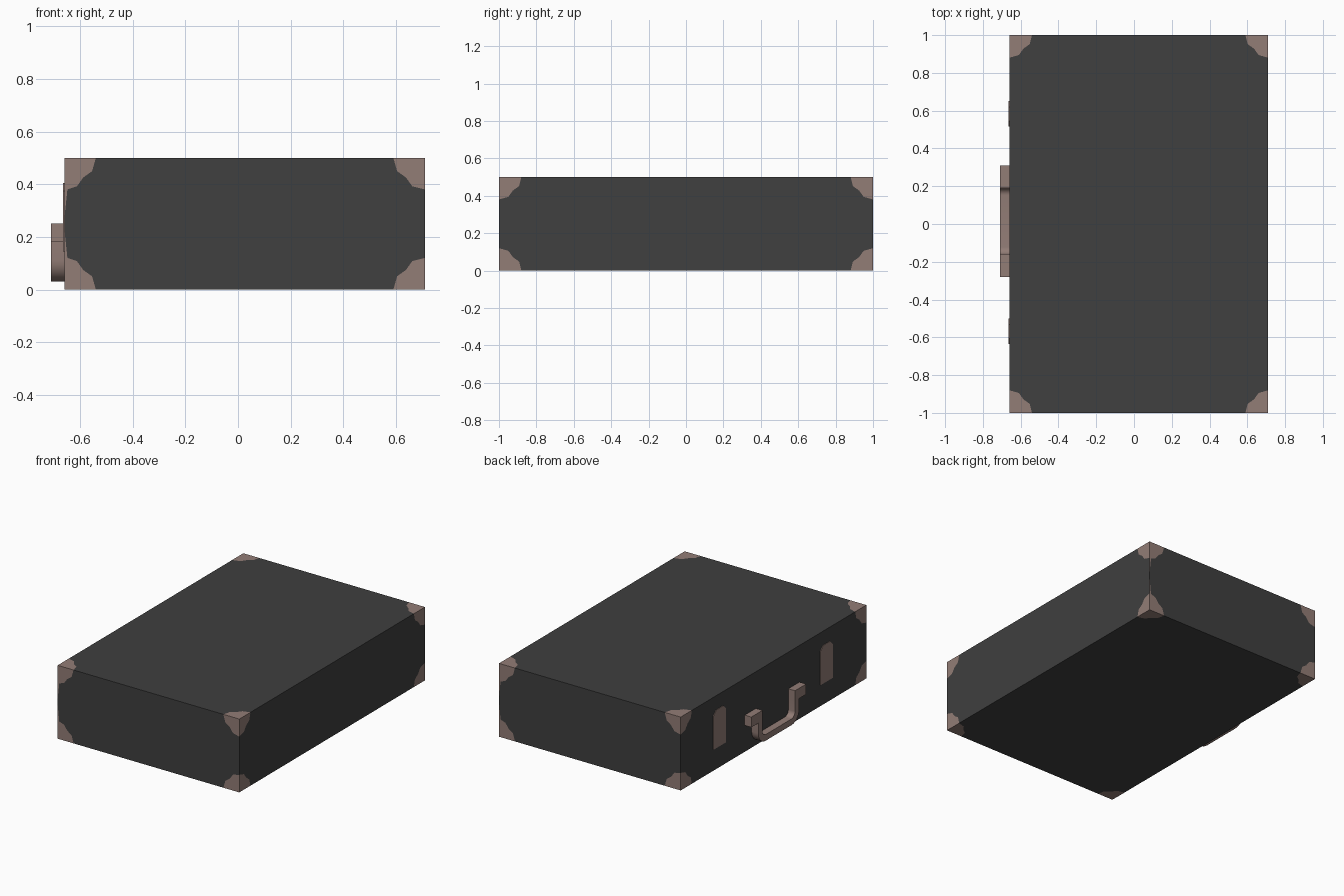
import bpy, bmesh, math
from mathutils import Vector

if "Cube" in bpy.data.objects:
    bpy.data.objects.remove(bpy.data.objects["Cube"])


def material(name, rgb):
    m = bpy.data.materials.new(name)
    m.diffuse_color = (*rgb, 1)
    m.use_nodes = True
    m.node_tree.nodes["Principled BSDF"].inputs["Base Color"].default_value = m.diffuse_color
    return m


black = material("charcoal leather", (0.05, 0.05, 0.05))
brown = material("dull brown metal", (0.29, 0.205, 0.182))


def finish(bm, name, mats):
    bm.normal_update()
    me = bpy.data.meshes.new(name)
    bm.to_mesh(me)
    bm.free()
    ob = bpy.data.objects.new(name, me)
    bpy.context.collection.objects.link(ob)
    for m in mats:
        me.materials.append(m)
    return ob


def prism(name, outline, x0, x1):
    """Extrude a (y, z) outline along x."""
    bm = bmesh.new()
    f = bm.faces.new([bm.verts.new((x0, y, z)) for y, z in outline])
    ext = bmesh.ops.extrude_face_region(bm, geom=[f])
    moved = [v for v in ext["geom"] if isinstance(v, bmesh.types.BMVert)]
    bmesh.ops.translate(bm, verts=moved, vec=(x1 - x0, 0, 0))
    bmesh.ops.recalc_face_normals(bm, faces=bm.faces)
    return finish(bm, name, [brown])


# Case body: each side is a scalloped panel with four brown corner guards
CENTER, HALF = Vector((0.025, 0, 0.25)), (0.685, 1.0, 0.25)
SCALLOP = [(0, 1), (0.42, 0.88), (0.62, 0.6), (0.9, 0.4), (1, 0)]
GUARD = 0.12
AXES = [Vector((1, 0, 0)), Vector((0, 1, 0)), Vector((0, 0, 1))]

bm = bmesh.new()
for axis in range(3):
    iu, iv = (axis + 1) % 3, (axis + 2) % 3
    for s in (-1, 1):
        c = CENTER + AXES[axis] * HALF[axis] * s
        u, v = AXES[iu] * s, AXES[iv]

        def at(su, sv, du, dv):
            return bm.verts.new(c + u * su * (HALF[iu] - du) + v * sv * (HALF[iv] - dv))

        panel = []
        for su, sv in ((1, 1), (-1, 1), (-1, -1), (1, -1)):
            pts = SCALLOP
            # worn strip linking the guards along one upright edge
            if axis == 1 and sv == s:
                pts = SCALLOP[:-1] + [(1.0, 0.1), (1.95, 0)]
            if su * sv < 0:
                pts = pts[::-1]
            ring = [at(su, sv, a * GUARD, b * GUARD) for a, b in pts]
            panel += ring
            bm.faces.new(ring[::-1] + [at(su, sv, 0, 0)]).material_index = 1
        bm.faces.new(panel).material_index = 0
bmesh.ops.remove_doubles(bm, verts=bm.verts, dist=1e-5)
finish(bm, "case_body", [black, brown])

# Latch plates with rounded tops and bottoms on the handle side
for i, cy in enumerate((0.583, -0.568)):
    w, c, z0, z1 = 0.067, 0.03, 0.145, 0.405
    outline = [(cy - w, z0), (cy + w, z0), (cy + w, z1 - c), (cy + w - c, z1),
               (cy - w + c, z1), (cy - w, z1 - c)]
    prism(f"latch_plate_{i + 1}", outline, -0.664, -0.655)

# Handle: U-shaped bar with rounded bends, hung from two mounting blocks
HY, HX = 0.015, (-0.71, -0.66)


def bend(half, bottom, r):
    """Left-to-right U path in y and z."""
    right = [(half - r + r * math.sin(a), bottom + r - r * math.cos(a))
             for a in (math.pi / 2 * k / 8 for k in range(9))] + [(half, 0.18)]
    left = [(-y, z) for y, z in reversed(right)]
    return [(HY + y, z) for y, z in left + right]


outline = bend(0.22, 0.03, 0.08) + bend(0.175, 0.072, 0.038)[::-1]
bar = prism("handle_bar", outline, *HX)
bpy.context.view_layer.objects.active = bar
bar.select_set(True)
bpy.ops.object.shade_smooth_by_angle(angle=math.radians(30))

for side in (-1, 1):
    a, b = HY + side * 0.175, HY + side * 0.295
    prism("handle_mount_" + ("front" if side < 0 else "back"),
          [(a, 0.18), (b, 0.18), (b, 0.25), (a, 0.25)], *HX)
